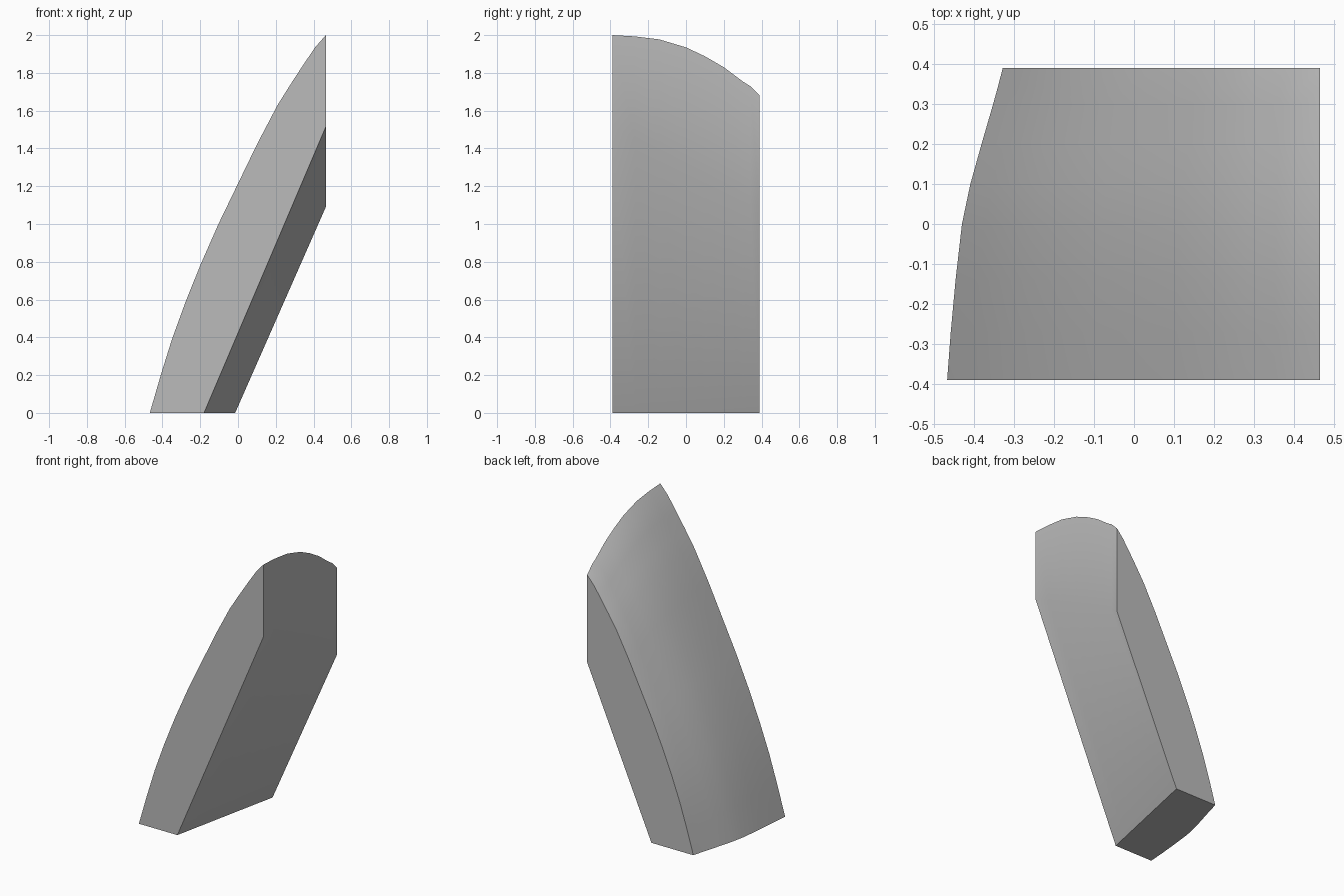
import bpy
import bmesh
from math import radians

cube = bpy.data.objects.get("Cube")
if cube:
    bpy.data.objects.remove(cube, do_unlink=True)

FRONT, BACK, SIDE = -0.39, 0.39, 0.465

# Depth stations: y, foot of the curved outer face, height of its crest
STATIONS = [(FRONT, -0.467, 2.0), (-0.27, -0.458, 1.993), (-0.14, -0.446, 1.977),
            (0, -0.43, 1.935), (0.1, -0.409, 1.888), (0.2, -0.381, 1.83),
            (0.3, -0.352, 1.755), (0.34, -0.341, 1.73), (BACK, -0.328, 1.68)]
# Outer curve: share of width, share of height
CURVE = [(0, 0), (0.063, 0.101), (0.126, 0.195), (0.2, 0.29), (0.286, 0.39),
         (0.39, 0.5), (0.501, 0.607), (0.61, 0.712), (0.726, 0.815),
         (0.8, 0.87), (0.877, 0.925), (0.94, 0.968), (1, 1)]


def section(y, foot, crest):
    """Closed outline of the slab at one depth."""
    s = (y - FRONT) / (BACK - FRONT)
    outline = [(foot + (SIDE - foot) * u, y, crest * v) for u, v in CURVE]
    outline.append((SIDE, y, 1.515 + (1.09 - 1.515) * s))
    outline.append((-0.18 + 0.165 * s, y, 0))
    return outline


bm = bmesh.new()
rings = [[bm.verts.new(p) for p in section(*st)] for st in STATIONS]
for a, b in zip(rings, rings[1:]):
    for i in range(len(a)):
        j = (i + 1) % len(a)
        bm.faces.new((a[i], a[j], b[j], b[i]))
bm.faces.new(rings[0])
bm.faces.new(rings[-1])
bmesh.ops.recalc_face_normals(bm, faces=bm.faces)
mesh = bpy.data.meshes.new("curved_slab")
bm.to_mesh(mesh)
bm.free()

# Plain grey finish
grey = bpy.data.materials.new("plain_grey")
grey.use_nodes = True
colour = (0.5, 0.5, 0.5, 1)
grey.diffuse_color = colour
grey.node_tree.nodes["Principled BSDF"].inputs["Base Color"].default_value = colour
mesh.materials.append(grey)

slab = bpy.data.objects.new("curved_slab", mesh)
bpy.context.collection.objects.link(slab)
bpy.context.view_layer.objects.active = slab
slab.select_set(True)
bpy.ops.object.shade_smooth_by_angle(angle=radians(30))
